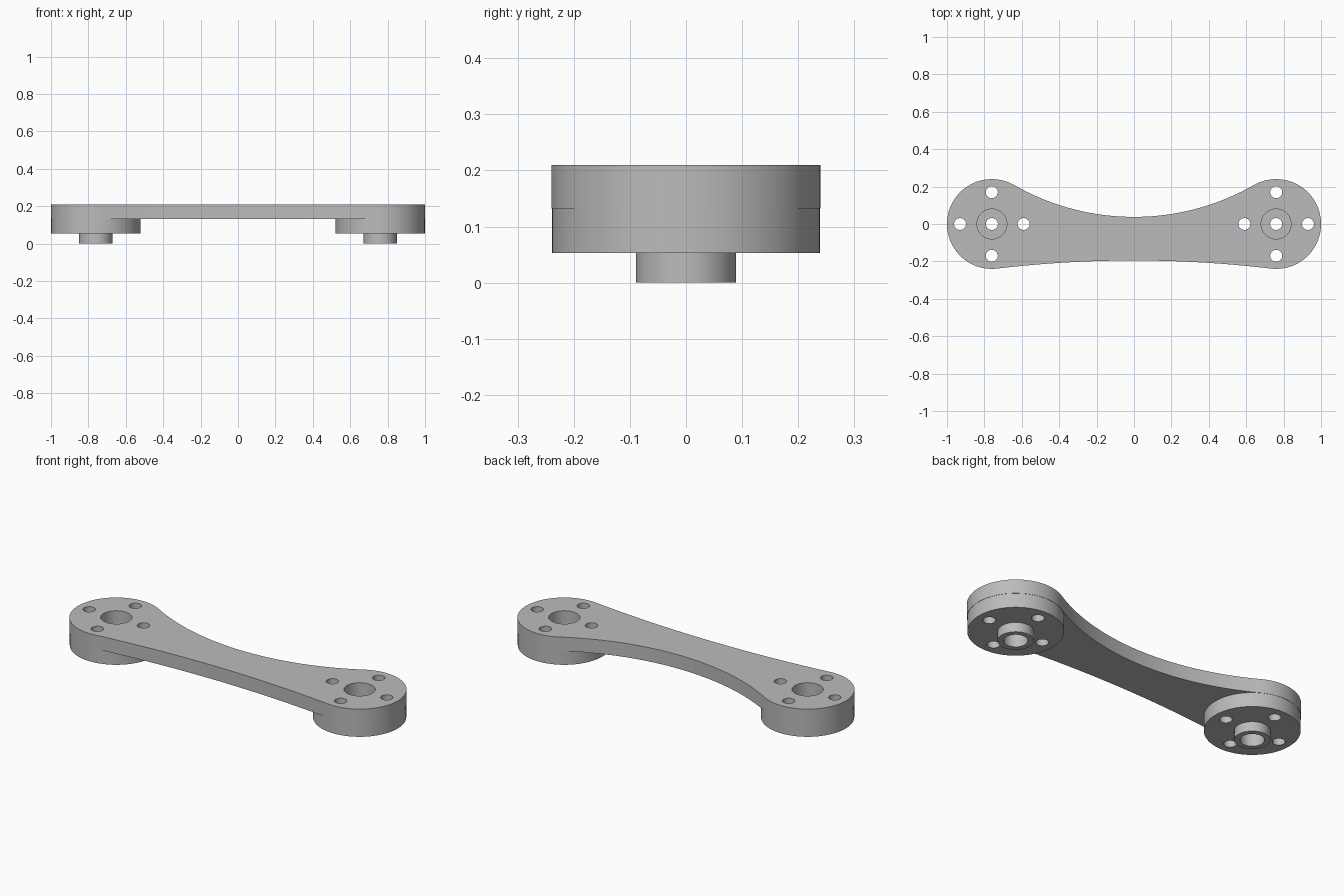
import bpy
import bmesh
from math import atan2, cos, sin, pi, radians

default = bpy.data.objects.get("Cube")
if default:
    bpy.data.objects.remove(default, do_unlink=True)

HUB_X, HUB_R = 0.76, 0.24
TOP, PLATE_Z, HUB_Z = 0.21, 0.132, 0.053
BACK_WAIST, FRONT_WAIST = 0.038, 0.195
HOLE_R, HOLE_RING = 0.032, 0.17


def arc(cx, cy, r, start, end, count):
    steps = [start + (end - start) * i / count for i in range(count + 1)]
    return [(cx + r * cos(a), cy + r * sin(a)) for a in steps]


def waist_radius(waist):
    """Radius of the waist arc that runs tangent into both hub circles."""
    return (HUB_X**2 + waist**2 - HUB_R**2) / (2 * (HUB_R - waist))


def prism(name, outline, z0, z1):
    bm = bmesh.new()
    face = bm.faces.new([bm.verts.new((x, y, z0)) for x, y in outline])
    walls = bmesh.ops.extrude_face_region(bm, geom=[face])
    verts = [v for v in walls["geom"] if isinstance(v, bmesh.types.BMVert)]
    bmesh.ops.translate(bm, verts=verts, vec=(0, 0, z1 - z0))
    bmesh.ops.recalc_face_normals(bm, faces=bm.faces)
    mesh = bpy.data.meshes.new(name)
    bm.to_mesh(mesh)
    bm.free()
    obj = bpy.data.objects.new(name, mesh)
    bpy.context.collection.objects.link(obj)
    return obj


def cylinder(name, x, y, r, z0, z1, sides=64):
    return prism(name, arc(x, y, r, 0, 2 * pi, sides)[:-1], z0, z1)


def combine(target, tool, operation):
    mod = target.modifiers.new(tool.name, "BOOLEAN")
    mod.object, mod.operation, mod.solver = tool, operation, "EXACT"
    bpy.context.view_layer.objects.active = target
    bpy.ops.object.modifier_apply(modifier=mod.name)
    bpy.data.objects.remove(tool, do_unlink=True)


# Plate outline: right half from front waist to back waist, then mirrored
rb, rf = waist_radius(BACK_WAIST), waist_radius(FRONT_WAIST)
yb, yf = BACK_WAIST + rb, -FRONT_WAIST - rf
half = arc(0, yf, rf, pi / 2, atan2(-yf, HUB_X), 24)
half += arc(HUB_X, 0, HUB_R, atan2(yf, -HUB_X), atan2(yb, -HUB_X), 48)[1:]
half += arc(0, yb, rb, atan2(-yb, HUB_X), -pi / 2, 32)[1:]
outline = half + [(-x, y) for x, y in reversed(half[1:-1])]
arm = prism("link_arm", outline, PLATE_Z, TOP)

for x in (-HUB_X, HUB_X):
    # Hub disc and boss below the plate
    combine(arm, cylinder("hub_disc", x, 0, HUB_R - 0.0015, HUB_Z, 0.17, 96), "UNION")
    combine(arm, cylinder("hub_boss", x, 0, 0.089, 0, 0.1), "UNION")
    # Stepped centre bore: wide from above, narrower from below, small through hole
    combine(arm, cylinder("top_bore", x, 0, 0.08, 0.11, 0.3), "DIFFERENCE")
    combine(arm, cylinder("bottom_bore", x, 0, 0.06, -0.1, 0.08), "DIFFERENCE")
    combine(arm, cylinder("centre_hole", x, 0, HOLE_R, -0.1, 0.3, 32), "DIFFERENCE")
    # Four bolt holes
    for dx, dy in ((1, 0), (0, 1), (-1, 0), (0, -1)):
        hole = cylinder("bolt_hole", x + dx * HOLE_RING, dy * HOLE_RING,
                        HOLE_R, -0.1, 0.3, 32)
        combine(arm, hole, "DIFFERENCE")

# Single grey finish
grey = bpy.data.materials.new("plain_grey")
grey.use_nodes = True
colour = (0.5, 0.5, 0.5, 1)
grey.diffuse_color = colour
grey.node_tree.nodes["Principled BSDF"].inputs["Base Color"].default_value = colour
arm.data.materials.clear()
arm.data.materials.append(grey)

bpy.ops.object.select_all(action="DESELECT")
arm.select_set(True)
bpy.context.view_layer.objects.active = arm
bpy.ops.object.shade_smooth_by_angle(angle=radians(30))
